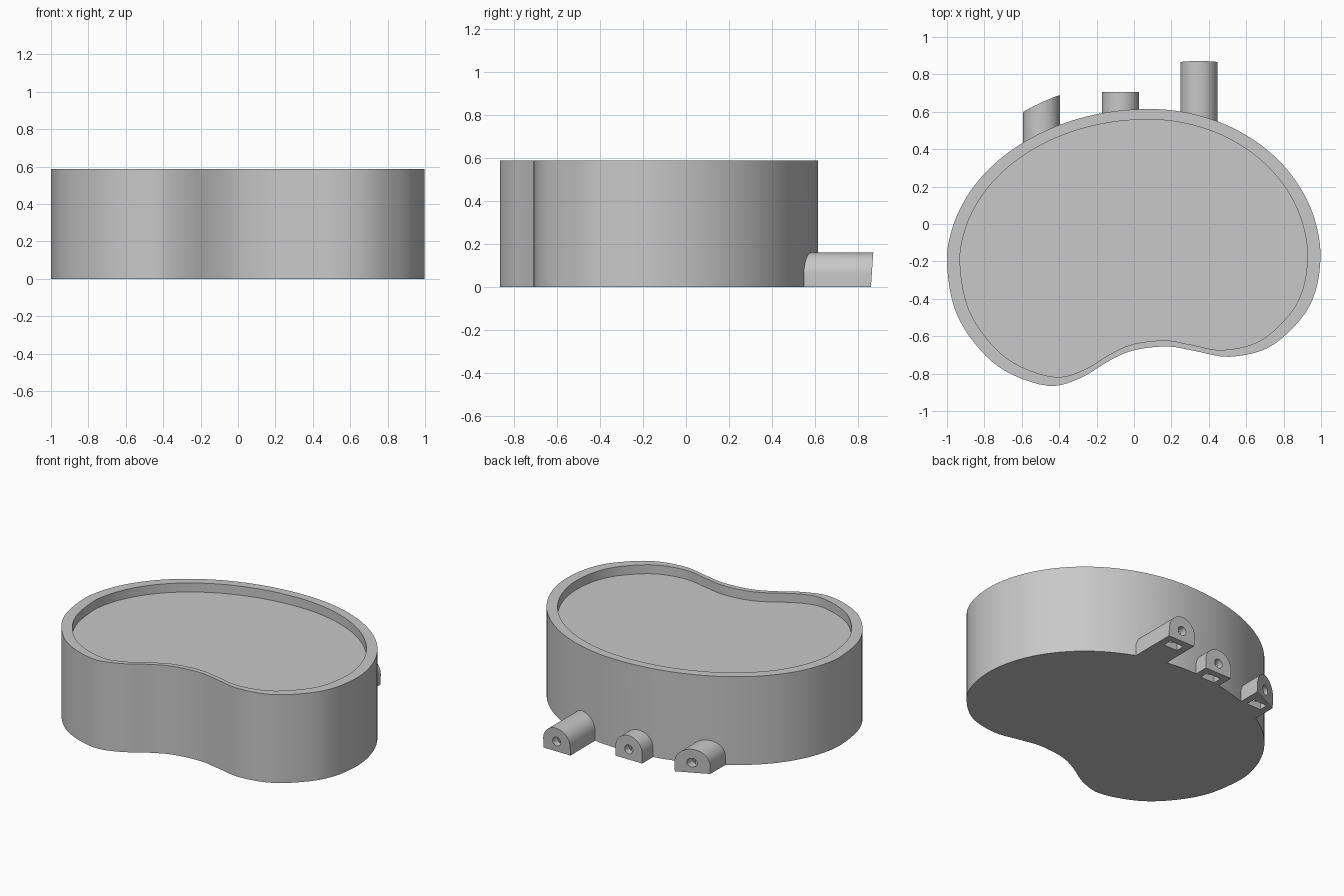
import bpy, bmesh, math
from mathutils import Vector

cube = bpy.data.objects.get("Cube")
if cube:
    bpy.data.objects.remove(cube, do_unlink=True)

# Material
grey = bpy.data.materials.new("plain_grey")
grey.use_nodes = True
colour = (0.58, 0.58, 0.58, 1)
grey.diffuse_color = colour
grey.node_tree.nodes["Principled BSDF"].inputs["Base Color"].default_value = colour

HEIGHT, RECESS = 0.588, 0.06
LUG_TOP, LUG_HALF = 0.16, 0.099


def make_object(name, bm):
    bmesh.ops.recalc_face_normals(bm, faces=bm.faces)
    mesh = bpy.data.meshes.new(name)
    bm.to_mesh(mesh)
    bm.free()
    mesh.materials.append(grey)
    obj = bpy.data.objects.new(name, mesh)
    bpy.context.scene.collection.objects.link(obj)
    return obj


def loft(name, rings):
    """Skin a stack of equal-length rings and cap both ends."""
    bm = bmesh.new()
    loops = [[bm.verts.new(p) for p in ring] for ring in rings]
    n = len(loops[0])
    for a, b in zip(loops, loops[1:]):
        for i in range(n):
            j = (i + 1) % n
            bm.faces.new((a[i], a[j], b[j], b[i]))
    bm.faces.new(loops[0])
    bm.faces.new(loops[-1])
    return make_object(name, bm)


def smooth_loop(points, steps):
    """Closed Catmull-Rom curve through the points."""
    pts = [Vector(p) for p in points]
    out = []
    for i in range(len(pts)):
        a, b, c, d = (pts[(i + k) % len(pts)] for k in (-1, 0, 1, 2))
        for s in range(steps):
            t = s / steps
            out.append(0.5 * (2 * b + (c - a) * t + (2 * a - 5 * b + 4 * c - d) * t * t
                              + (3 * b - a - 3 * c + d) * t ** 3))
    return out


# Kidney outline: two elliptical quarters at the back, hand-placed lobes at the front
outline = []
for i in range(9):
    a = math.pi / 2 * i / 8
    outline.append((0.08 + 0.917 * math.cos(a), -0.18 + 0.795 * math.sin(a)))
for i in range(1, 9):
    a = math.pi / 2 * i / 8
    outline.append((0.08 - 1.08 * math.sin(a), -0.21 + 0.825 * math.cos(a)))
outline += [(-0.96, -0.45), (-0.85, -0.64), (-0.69, -0.785), (-0.46, -0.865),
            (-0.29, -0.825), (-0.13, -0.73), (0.0, -0.675), (0.18, -0.655),
            (0.33, -0.68), (0.51, -0.71), (0.72, -0.66), (0.89, -0.51), (0.97, -0.36)]
outline = smooth_loop(outline, 5)


def ring(scale, z):
    return [(p.x * scale, p.y * scale - 0.19 * (1 - scale), z) for p in outline]


# Basin body with a shallow recessed top
body = loft("basin_body", [ring(1, 0), ring(1, HEIGHT), ring(0.93, HEIGHT),
                           ring(0.93, HEIGHT - RECESS)])


def prism(name, profile, x, start, end):
    """Extrude an xz profile along y; start and end give y from local x and z."""
    return loft(name, [[(x + u, f(u, z), z) for u, z in profile] for f in (start, end)])


def arc(radius, cz, a0, a1, n):
    return [(radius * math.cos(a0 + (a1 - a0) * i / n),
             cz + radius * math.sin(a0 + (a1 - a0) * i / n)) for i in range(n + 1)]


arch = [(LUG_HALF, 0)] + arc(LUG_HALF, LUG_TOP - LUG_HALF, 0, math.pi, 24) + [(-LUG_HALF, 0)]
bore = arc(0.03, 0.068, 0, 2 * math.pi, 24)[:-1]
slot = [(-0.052, -0.05), (0.052, -0.05), (0.052, 0.12), (-0.052, 0.12)]

# Fixing lugs: x centre, end y, slant of the end face, outward lean
helpers = []


def combine(obj, operation):
    obj.hide_render = True
    helpers.append(obj)
    mod = body.modifiers.new(obj.name, "BOOLEAN")
    mod.operation, mod.solver, mod.object = operation, "EXACT", obj


lugs = [("right", -0.495, 0.638, 0.46, 0.07),
        ("middle", -0.073, 0.706, 0.0, 0.0),
        ("left", 0.347, 0.86, 0.0, 0.07)]
for side, x, y, slant, lean in lugs:
    combine(prism(side + "_lug", arch, x, lambda u, z: 0.3,
                  lambda u, z: y + slant * u + lean * z), "UNION")
for side, x, y, slant, lean in lugs:
    combine(prism(side + "_bore", bore, x, lambda u, z: y - 0.15,
                  lambda u, z: y + 0.1), "DIFFERENCE")
    combine(prism(side + "_slot", slot, x, lambda u, z: y - 0.105,
                  lambda u, z: y - 0.045), "DIFFERENCE")

# Bake the joined solid and drop the helpers
bpy.context.view_layer.update()
graph = bpy.context.evaluated_depsgraph_get()
baked = bpy.data.meshes.new_from_object(body.evaluated_get(graph))
body.modifiers.clear()
body.data = baked
baked.materials.clear()
baked.materials.append(grey)
for poly in baked.polygons:
    poly.material_index = 0
for obj in helpers:
    bpy.data.objects.remove(obj, do_unlink=True)

bpy.ops.object.select_all(action="DESELECT")
body.select_set(True)
bpy.context.view_layer.objects.active = body
bpy.ops.object.shade_smooth_by_angle(angle=math.radians(30))
